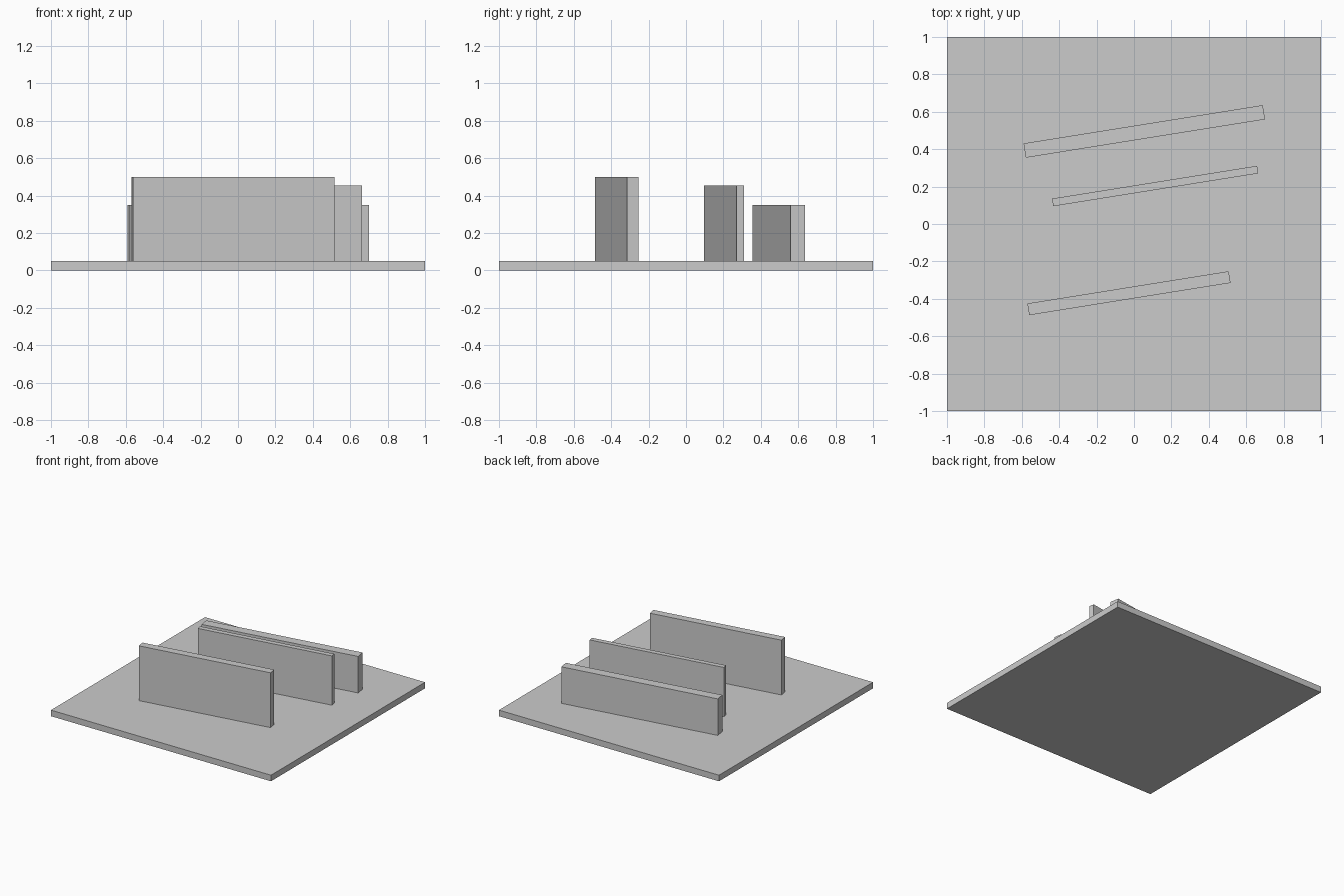
import bpy
from math import radians

default = bpy.data.objects.get("Cube")
if default:
    bpy.data.objects.remove(default, do_unlink=True)

# Single matte grey
grey = bpy.data.materials.new("light_grey")
grey.use_nodes = True
colour = (0.6, 0.6, 0.6, 1)
grey.diffuse_color = colour
grey.node_tree.nodes["Principled BSDF"].inputs["Base Color"].default_value = colour

BASE_HEIGHT = 0.05
WALL_ANGLE = radians(9.1)


def box(name, x, y, bottom, top, length, depth, angle=0):
    """Box resting at a given height, turned about z."""
    bpy.ops.mesh.primitive_cube_add(
        size=1, location=(x, y, (bottom + top) / 2), rotation=(0, 0, angle))
    ob = bpy.context.object
    ob.name = name
    ob.scale = (length, depth, top - bottom)
    bpy.ops.object.transform_apply(location=False, rotation=False, scale=True)
    ob.data.materials.append(grey)
    return ob


# Square ground slab
box("base_plate", 0, 0, 0, BASE_HEIGHT, 2, 2)

# Parallel walls: name, centre x, centre y, top, length, thickness
walls = [
    ("front_wall", -0.027, -0.37, 0.5, 1.09, 0.063),
    ("middle_wall", 0.113, 0.203, 0.455, 1.11, 0.041),
    ("back_wall", 0.055, 0.495, 0.35, 1.295, 0.077),
]
for name, x, y, top, length, depth in walls:
    box(name, x, y, BASE_HEIGHT, top, length, depth, WALL_ANGLE)
